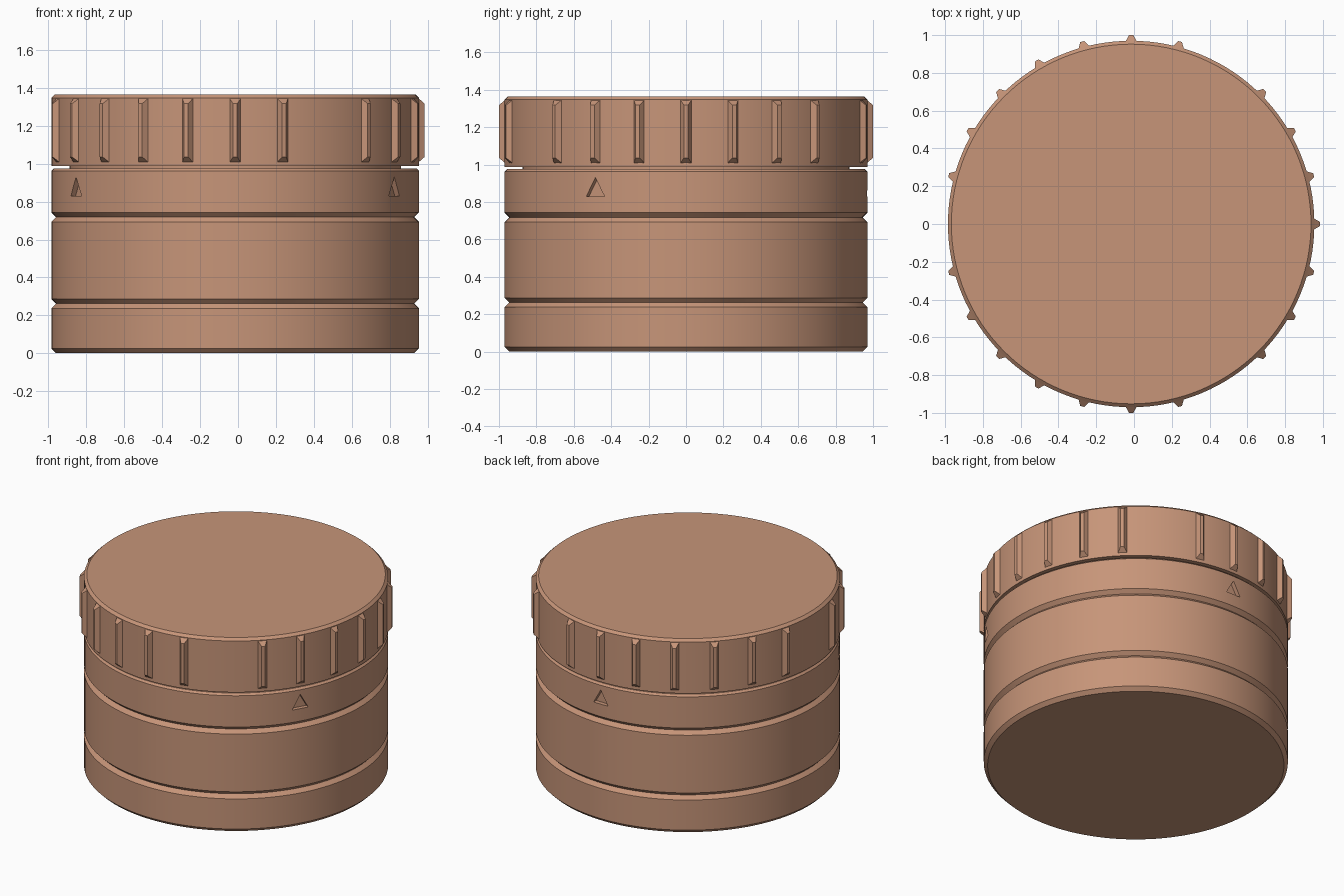
import bpy, bmesh, math
from mathutils import Matrix

if "Cube" in bpy.data.objects:
    bpy.data.objects.remove(bpy.data.objects["Cube"])

CX = -0.015      # axis offset: the single rib on +x has no opposite partner
R = 0.97         # wall radius
SEGS = 128

mat = bpy.data.materials.new("clay")
mat.diffuse_color = (0.57, 0.30, 0.19, 1)
mat.use_nodes = True
mat.node_tree.nodes["Principled BSDF"].inputs["Base Color"].default_value = mat.diffuse_color


def finish(name, bm, material=True):
    bmesh.ops.recalc_face_normals(bm, faces=bm.faces)
    mesh = bpy.data.meshes.new(name)
    bm.to_mesh(mesh)
    bm.free()
    obj = bpy.data.objects.new(name, mesh)
    obj.location.x = CX
    if material:
        mesh.materials.append(mat)
    bpy.context.collection.objects.link(obj)
    return obj


def activate(obj):
    bpy.ops.object.select_all(action='DESELECT')
    obj.select_set(True)
    bpy.context.view_layer.objects.active = obj


def lathe(name, profile):
    """Closed solid of revolution from (radius, z) points, bottom to top."""
    bm = bmesh.new()
    rings = []
    for r, z in profile:
        rings.append([bm.verts.new((r * math.cos(2 * math.pi * i / SEGS),
                                    r * math.sin(2 * math.pi * i / SEGS), z))
                      for i in range(SEGS)])
    for a, b in zip(rings, rings[1:]):
        for i in range(SEGS):
            j = (i + 1) % SEGS
            bm.faces.new((a[i], a[j], b[j], b[i]))
    bm.faces.new(rings[0])
    bm.faces.new(rings[-1])
    return finish(name, bm)


def loft(bm, inner, outer, angle):
    """Join two matching outlines into a solid, turned about the z axis."""
    a = [bm.verts.new(p) for p in inner]
    b = [bm.verts.new(p) for p in outer]
    n = len(a)
    bm.faces.new(a)
    bm.faces.new(b)
    for i in range(n):
        j = (i + 1) % n
        bm.faces.new((a[i], a[j], b[j], b[i]))
    bmesh.ops.rotate(bm, verts=a + b, cent=(0, 0, 0),
                     matrix=Matrix.Rotation(math.radians(angle), 3, 'Z'))


def rect(r, half, z0, z1):
    return [(r, -half, z0), (r, half, z0), (r, half, z1), (r, -half, z1)]


def triangle(r):
    return [(r, -0.056, 0.83), (r, 0.056, 0.83), (r, 0, 0.93)]


# Jar body: chamfered foot, two V grooves, chamfered rim, narrow neck
G = 0.025
profile = [(R - G, 0), (R, G)]
for z in (0.262, 0.718):
    profile += [(R, z - G), (R - G, z), (R, z + G)]
profile += [(R, 0.963), (R - 0.013, 0.976), (0.875, 0.976), (0.875, 0.99)]
body = lathe("jar_body", profile)

# Three recessed alignment arrows
bm = bmesh.new()
for angle in (-30, 90, 210):
    loft(bm, triangle(0.94), triangle(1.05), angle)
cutter = finish("arrow_cutter", bm, material=False)
cutter.hide_render = True
mod = body.modifiers.new("arrows", 'BOOLEAN')
mod.operation = 'DIFFERENCE'
mod.solver = 'EXACT'
mod.object = cutter
activate(body)
bpy.ops.object.modifier_apply(modifier=mod.name)
bpy.data.objects.remove(cutter)

# Lid with chamfered top edge
lid = lathe("lid", [(R, 0.987), (R, 1.348), (R - 0.018, 1.365)])

# Grip ribs every 15 degrees, skipping three evenly spaced slots
bm = bmesh.new()
for angle in range(0, 360, 15):
    if angle % 120 != 60:
        loft(bm, rect(0.968, 0.029, 1.008, 1.345),
             rect(1.0, 0.011, 1.036, 1.317), angle)
finish("grip_ribs", bm)

# Smooth walls, crisp edges
for obj in (body, lid):
    activate(obj)
    bpy.ops.object.shade_smooth_by_angle(angle=math.radians(25))
